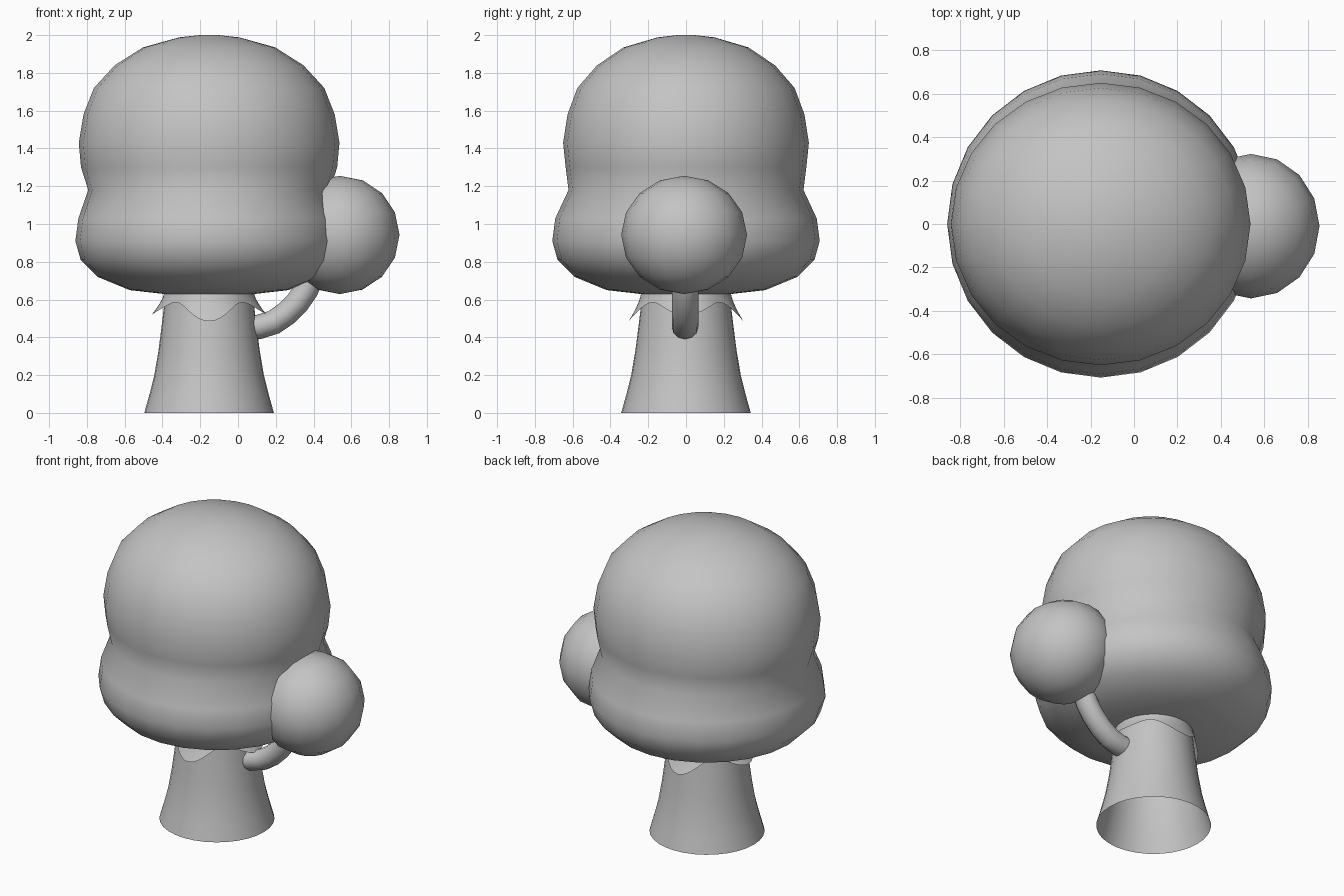
import bpy, bmesh
from math import sin, cos, tau, radians
from mathutils import Vector

cube = bpy.data.objects.get("Cube")
if cube:
    bpy.data.objects.remove(cube)

grey = bpy.data.materials.new("plain grey")
grey.use_nodes = True
COLOUR = (0.55, 0.55, 0.55, 1)
grey.diffuse_color = COLOUR
grey.node_tree.nodes["Principled BSDF"].inputs["Base Color"].default_value = COLOUR

AXIS_X = -0.153  # shared axis of head, collar and body


def finish(bm, name, angle=60):
    mesh = bpy.data.meshes.new(name)
    bmesh.ops.recalc_face_normals(bm, faces=bm.faces)
    bm.to_mesh(mesh)
    bm.free()
    obj = bpy.data.objects.new(name, mesh)
    bpy.context.collection.objects.link(obj)
    mesh.materials.append(grey)
    bpy.ops.object.select_all(action="DESELECT")
    obj.select_set(True)
    bpy.context.view_layer.objects.active = obj
    bpy.ops.object.shade_smooth_by_angle(angle=radians(angle))
    return obj


def loft(name, rings, caps=False):
    """Skin a list of equally long closed rings of points."""
    bm = bmesh.new()
    loops = [[bm.verts.new(p) for p in ring] for ring in rings]
    for a, b in zip(loops, loops[1:]):
        for i in range(len(a)):
            j = (i + 1) % len(a)
            bm.faces.new((a[i], a[j], b[j], b[i]))
    if caps:
        bm.faces.new(loops[0])
        bm.faces.new(loops[-1])
    return finish(bm, name)


def ring(rx, ry, z, sides):
    angles = [tau * i / sides for i in range(sides)]
    return [(AXIS_X + rx * cos(a), ry * sin(a), z) for a in angles]


# Head: wide cheeks below, slightly flattened cap above
cheeks = [(0.2, 0.625), (0.42, 0.65), (0.59, 0.72), (0.68, 0.81),
          (0.708, 0.91), (0.692, 1.03)]
cap = [(0.69, 1.43), (0.665, 1.58), (0.61, 1.72), (0.5, 1.84),
       (0.35, 1.935), (0.16, 1.988), (0.05, 2.0)]
rings = [ring(r, r, z, 24) for r, z in cheeks]
rings.append(ring(0.64, 0.622, 1.18, 24))
rings.append(ring(0.678, 0.637, 1.3, 24))
rings += [ring(r, r * 0.943, z, 24) for r, z in cap]
loft("head", rings, caps=True)

# Body: flared tube, open at the base
body = [(0.343, 0), (0.315, 0.1), (0.29, 0.2), (0.268, 0.33),
        (0.25, 0.47), (0.238, 0.57), (0.23, 0.64)]
loft("body", [ring(r, r, z, 32) for r, z in body])


# Collar: four rounded petals, longer at front and back
def collar_ring(t, sides=64):
    points = []
    for i in range(sides):
        a = tau * i / sides
        petal = (1 + cos(4 * a)) / 2
        tip = 0.5025 + 0.0175 * cos(2 * a)
        low = 0.585 + (tip - 0.585) * petal
        r = 0.237 + (0.012 + 0.055 * petal) * t ** 1.4
        points.append((AXIS_X + r * cos(a), r * sin(a), 0.635 + (low - 0.635) * t))
    return points


loft("collar", [collar_ring(k / 4) for k in range(5)])

# Arm: bent tube rising from the body to the hand
path = [Vector((x, -0.005, z)) for x, z in
        [(0.03, 0.455), (0.11, 0.455), (0.19, 0.48), (0.255, 0.525),
         (0.315, 0.585), (0.36, 0.65), (0.4, 0.74)]]
arm = []
for k, p in enumerate(path):
    way = (path[min(k + 1, len(path) - 1)] - path[max(k - 1, 0)]).normalized()
    side = Vector((0, 1, 0))
    up = way.cross(side)
    arm.append([p + side * 0.07 * cos(tau * i / 12) + up * 0.065 * sin(tau * i / 12)
                for i in range(12)])
loft("arm", arm, caps=True)

# Hand: round ball resting against the cheek
bm = bmesh.new()
bmesh.ops.create_uvsphere(bm, u_segments=16, v_segments=8, radius=1)
bmesh.ops.scale(bm, vec=(0.316, 0.333, 0.313), verts=bm.verts)
bmesh.ops.translate(bm, vec=(0.539, -0.01, 0.942), verts=bm.verts)
finish(bm, "hand")
